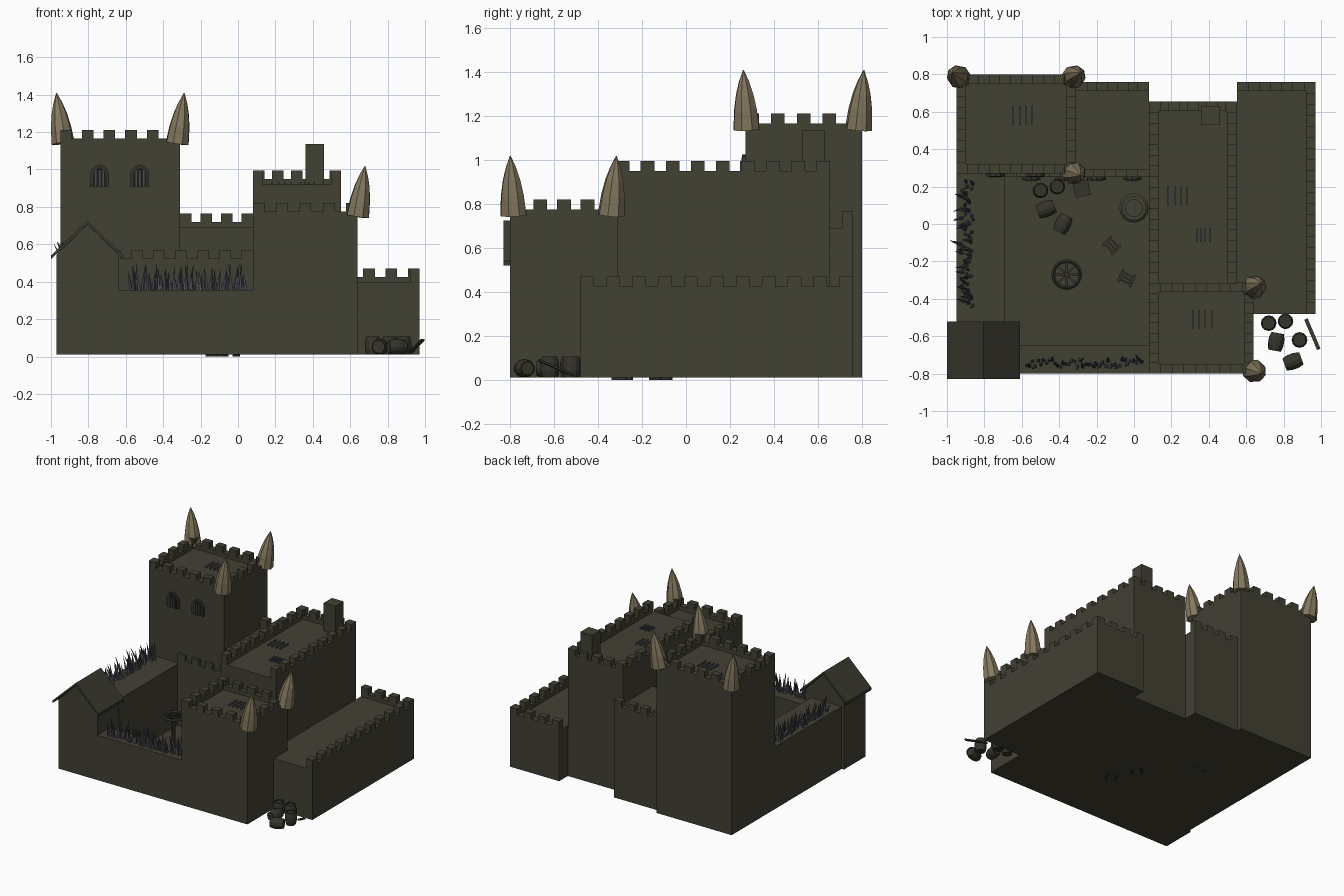
import bpy, bmesh, math, random
from mathutils import Matrix, Vector

random.seed(4)
old = bpy.data.objects.get("Cube")
if old:
    bpy.data.objects.remove(old)


def material(name, rgb):
    m = bpy.data.materials.new(name)
    m.use_nodes = True
    m.diffuse_color = (*rgb, 1)
    m.node_tree.nodes["Principled BSDF"].inputs["Base Color"].default_value = (*rgb, 1)
    return m


STONE = material("mossy stone", (0.055, 0.052, 0.034))
ROOF = material("dark roof", (0.042, 0.040, 0.027))
HORN = material("pale horn", (0.23, 0.19, 0.115))
STEEL = material("spike steel", (0.075, 0.07, 0.085))
WOOD = material("dark wood", (0.036, 0.034, 0.024))
BLACK = material("shadow", (0.012, 0.012, 0.01))


def finish(bm, name, mat):
    bmesh.ops.recalc_face_normals(bm, faces=bm.faces)
    me = bpy.data.meshes.new(name)
    bm.to_mesh(me)
    bm.free()
    me.materials.append(mat)
    ob = bpy.data.objects.new(name, me)
    bpy.context.collection.objects.link(ob)
    return ob


def box(bm, x0, x1, y0, y1, z0, z1):
    m = Matrix.Translation(((x0 + x1) / 2, (y0 + y1) / 2, (z0 + z1) / 2))
    bmesh.ops.create_cube(bm, size=1, matrix=m @ Matrix.Diagonal((x1 - x0, y1 - y0, z1 - z0, 1)))


def block(name, mat, *dims):
    bm = bmesh.new()
    box(bm, *dims)
    return finish(bm, name, mat)


def prism(name, mat, outline, y0, y1):
    # outline in x, z pushed along y
    bm = bmesh.new()
    face = bm.faces.new([bm.verts.new((x, y0, z)) for x, z in outline])
    ext = bmesh.ops.extrude_face_region(bm, geom=[face])["geom"]
    bmesh.ops.translate(bm, vec=(0, y1 - y0, 0), verts=[v for v in ext if isinstance(v, bmesh.types.BMVert)])
    return finish(bm, name, mat)


def lathe(bm, profile, sides, matrix):
    # closed turned shape from (radius, height) pairs
    rings = [[bm.verts.new(matrix @ Vector((r * math.cos(a), r * math.sin(a), z)))
              for a in (math.tau * i / sides for i in range(sides))] for r, z in profile]
    for lo, hi in zip(rings, rings[1:]):
        for i in range(sides):
            j = (i + 1) % sides
            bm.faces.new((lo[i], lo[j], hi[j], hi[i]))
    bm.faces.new(rings[0])
    bm.faces.new(rings[-1])


def aim(start, direction):
    return Matrix.Translation(start) @ Vector(direction).to_track_quat("Z", "Y").to_matrix().to_4x4()


GROUND, T = 0.01, 0.05


def battlement(bm, x0, x1, y0, y1, z0, crenel, top):
    # low wall with evenly spaced merlons along its longer side
    box(bm, x0, x1, y0, y1, z0, crenel)
    along_x = x1 - x0 > y1 - y0
    a, b = (x0, x1) if along_x else (y0, y1)
    n = max(2, round((b - a + 0.05) / 0.115))
    w = 0.062
    for i in range(n):
        s = a + (b - a - w) * i / (n - 1)
        if along_x:
            box(bm, s, s + w, y0, y1, crenel, top)
        else:
            box(bm, x0, x1, s, s + w, crenel, top)


def keep(name, x0, x1, y0, y1, top, sides):
    crenel, floor = top - 0.045, top - 0.075
    bm = bmesh.new()
    box(bm, x0, x1, y0, y1, GROUND, floor)
    walls = {"F": (x0, x1, y0, y0 + T), "B": (x0, x1, y1 - T, y1),
             "L": (x0, x0 + T, y0, y1), "R": (x1 - T, x1, y0, y1)}
    for s in sides:
        battlement(bm, *walls[s], floor, crenel, top)
    finish(bm, name, STONE)


# Main buildings
keep("tall_tower", -0.95, -0.31, 0.27, 0.80, 1.21, "FBLR")
keep("back_wing", -0.31, 0.08, 0.29, 0.76, 0.765, "B")
keep("great_hall", 0.08, 0.55, -0.32, 0.655, 0.995, "BLR")
keep("front_tower", 0.08, 0.64, -0.80, -0.31, 0.82, "FBLR")
keep("side_terrace", 0.55, 0.97, -0.48, 0.76, 0.47, "BR")
block("hall_chimney", STONE, 0.36, 0.46, 0.53, 0.63, 0.9, 1.135)

# Courtyard and its walls
block("courtyard_floor", STONE, -0.95, 0.6, -0.78, 0.5, GROUND, 0.02)
block("front_wall", STONE, -0.64, 0.08, -0.80, -0.65, GROUND, 0.355)
block("west_wall", STONE, -0.95, -0.69, -0.55, 0.27, GROUND, 0.49)
bm = bmesh.new()
battlement(bm, -0.69, 0.08, 0.25, 0.29, GROUND, 0.525, 0.57)
finish(bm, "courtyard_back_wall", STONE)

# Gatehouse with a gable roof
prism("gatehouse", STONE, [(-0.97, GROUND), (-0.64, GROUND), (-0.64, 0.545), (-0.805, 0.705), (-0.97, 0.545)],
      -0.80, -0.54)
prism("gatehouse_roof", ROOF, [(-1.0, 0.52), (-0.805, 0.705), (-0.61, 0.52), (-0.61, 0.54),
                               (-0.805, 0.725), (-1.0, 0.54)], -0.83, -0.52)

# Horn-like corner spires, leaning outward
for i, (x, y, z, lean_x, lean_y) in enumerate([
        (-0.935, 0.785, 1.14, -0.036, 0.024), (-0.325, 0.785, 1.14, 0.038, 0.024),
        (-0.325, 0.275, 1.14, 0.038, -0.014), (0.64, -0.34, 0.75, 0.04, 0.024),
        (0.64, -0.785, 0.75, 0.04, -0.014)]):
    bm = bmesh.new()
    lathe(bm, [(0.063, 0), (0.055, 0.09), (0.042, 0.16), (0.024, 0.22), (0.002, 0.272)], 8,
          aim((x, y, z), (lean_x, lean_y, 0.272)))
    finish(bm, f"corner_spire_{i + 1}", HORN)


# Spikes along the wall tops
def spike_row(name, count, place):
    bm = bmesh.new()
    for i in range(count):
        base, lean, length = place((i + 0.5) / count)
        lathe(bm, [(0.011, 0), (0.007, length * 0.5), (0.0006, length)], 4, aim(base, lean))
    finish(bm, name, STEEL)


rnd = random.uniform
spike_row("front_wall_spikes", 42, lambda t: (
    (-0.58 + 0.63 * t, -0.745 + rnd(-0.02, 0.02), 0.35), (rnd(-0.15, 0.15), rnd(-0.2, 0.2), 1), rnd(0.09, 0.16)))
spike_row("west_wall_spikes", 60, lambda t: (
    (rnd(-0.92, -0.86), -0.44 + 0.67 * t, 0.48), (rnd(-0.55, 0.05), rnd(-0.2, 0.2), 1), rnd(0.09, 0.15)))

# Roof grates
for name, x, y, z, bars, size in (("tower_grate", -0.595, 0.58, 1.135, 4, 0.1),
                                  ("hall_grate", 0.235, 0.15, 0.92, 4, 0.1),
                                  ("small_hall_grate", 0.37, -0.06, 0.92, 4, 0.07),
                                  ("front_tower_grate", 0.365, -0.51, 0.745, 4, 0.1)):
    bm = bmesh.new()
    for k in range(bars):
        c = x + (k - (bars - 1) / 2) * size * 0.34
        box(bm, c - 0.004, c + 0.004, y - size / 2, y + size / 2, z, z + 0.012)
    finish(bm, name, STEEL)

# Arched windows with bars
for i, (x, z, y) in enumerate([(-0.74, 0.91, 0.27), (-0.525, 0.91, 0.27),
                               (-0.55, 0.15, 0.25), (-0.37, 0.15, 0.25), (-0.2, 0.15, 0.25), (-0.01, 0.15, 0.25)]):
    arch = lambda w, h: [(x - w, z), (x + w, z), (x + w, z + h * 0.65), (x + w * 0.55, z + h * 0.92),
                         (x, z + h), (x - w * 0.55, z + h * 0.92), (x - w, z + h * 0.65)]
    prism(f"window_frame_{i + 1}", WOOD, arch(0.05, 0.115), y - 0.015, y + 0.01)
    prism(f"window_pane_{i + 1}", BLACK, arch(0.036, 0.1), y - 0.018, y)
    bm = bmesh.new()
    for k in (-1, 0, 1):
        box(bm, x + k * 0.02 - 0.004, x + k * 0.02 + 0.004, y - 0.024, y - 0.016, z, z + 0.085)
    finish(bm, f"window_bars_{i + 1}", STEEL)

# Barrels: upright when the turn is None, otherwise lying
BARREL = [(0.034, 0), (0.042, 0.03), (0.042, 0.066), (0.034, 0.096), (0.03, 0.096), (0.03, 0.088)]
for i, (x, y, turn) in enumerate([(0.72, -0.53, None), (0.81, -0.52, None), (0.885, -0.62, None),
                                  (0.76, -0.63, 80), (0.85, -0.735, 20), (-0.5, 0.18, None),
                                  (-0.41, 0.2, None), (-0.47, 0.08, 20), (-0.38, 0.0, 65)]):
    bm = bmesh.new()
    if turn is None:
        m = Matrix.Translation((x, y, GROUND))
    else:
        a = math.radians(turn)
        d = Vector((math.cos(a), math.sin(a), 0))
        m = aim(Vector((x, y, GROUND + 0.042)) - d * 0.048, d)
    lathe(bm, BARREL, 12, m)
    finish(bm, f"barrel_{i + 1}", WOOD)

# Leaning plank and a crate
plank = block("leaning_plank", WOOD, -0.01, 0.01, -0.005, 0.005, 0, 0.185)
plank.matrix_world = aim((0.92, -0.51, 0.02), (0.068, -0.16, 0.07))
crate = block("crate", WOOD, -0.042, 0.042, -0.042, 0.042, 0, 0.085)
crate.location, crate.rotation_euler = (-0.28, 0.19, 0.02), (0, 0, 0.2)

# Stone well
bm = bmesh.new()
lathe(bm, [(0.078, 0), (0.078, 0.04), (0.066, 0.05), (0.066, 0.09), (0.046, 0.09), (0.046, 0.03)], 16,
      Matrix.Translation((0.0, 0.085, 0.02)))
finish(bm, "well", STONE)

# Spoked wheel raised on a post
bm = bmesh.new()
hub = Matrix.Translation((-0.36, -0.27, 0))
lathe(bm, [(0.014, 0.02), (0.014, 0.39)], 8, hub)
for k in range(4):
    m = hub @ Matrix.Rotation(math.tau * k / 8, 4, "Z") @ Matrix.Translation((0, 0, 0.375))
    bmesh.ops.create_cube(bm, size=1, matrix=m @ Matrix.Diagonal((0.14, 0.01, 0.012, 1)))
finish(bm, "wheel_post_and_spokes", WOOD)
bpy.ops.mesh.primitive_torus_add(major_segments=20, minor_segments=4, major_radius=0.072,
                                 minor_radius=0.01, location=(-0.36, -0.27, 0.375))
rim = bpy.context.object
rim.name = "wheel_rim"
rim.data.materials.append(WOOD)

# Small wooden racks in the yard
for name, x, y, turn in (("rack_left", -0.12, -0.115, -45), ("rack_right", -0.04, -0.29, -25)):
    bm = bmesh.new()
    for s in (-1, 1):
        box(bm, s * 0.034 - 0.007, s * 0.034 + 0.007, -0.035, 0.035, 0, 0.05)
    for k in (-1, 0, 1):
        box(bm, -0.034, 0.034, k * 0.02 - 0.005, k * 0.02 + 0.005, 0.03, 0.042)
    rack = finish(bm, name, WOOD)
    rack.location, rack.rotation_euler = (x, y, 0.0), (0, 0, math.radians(turn))
